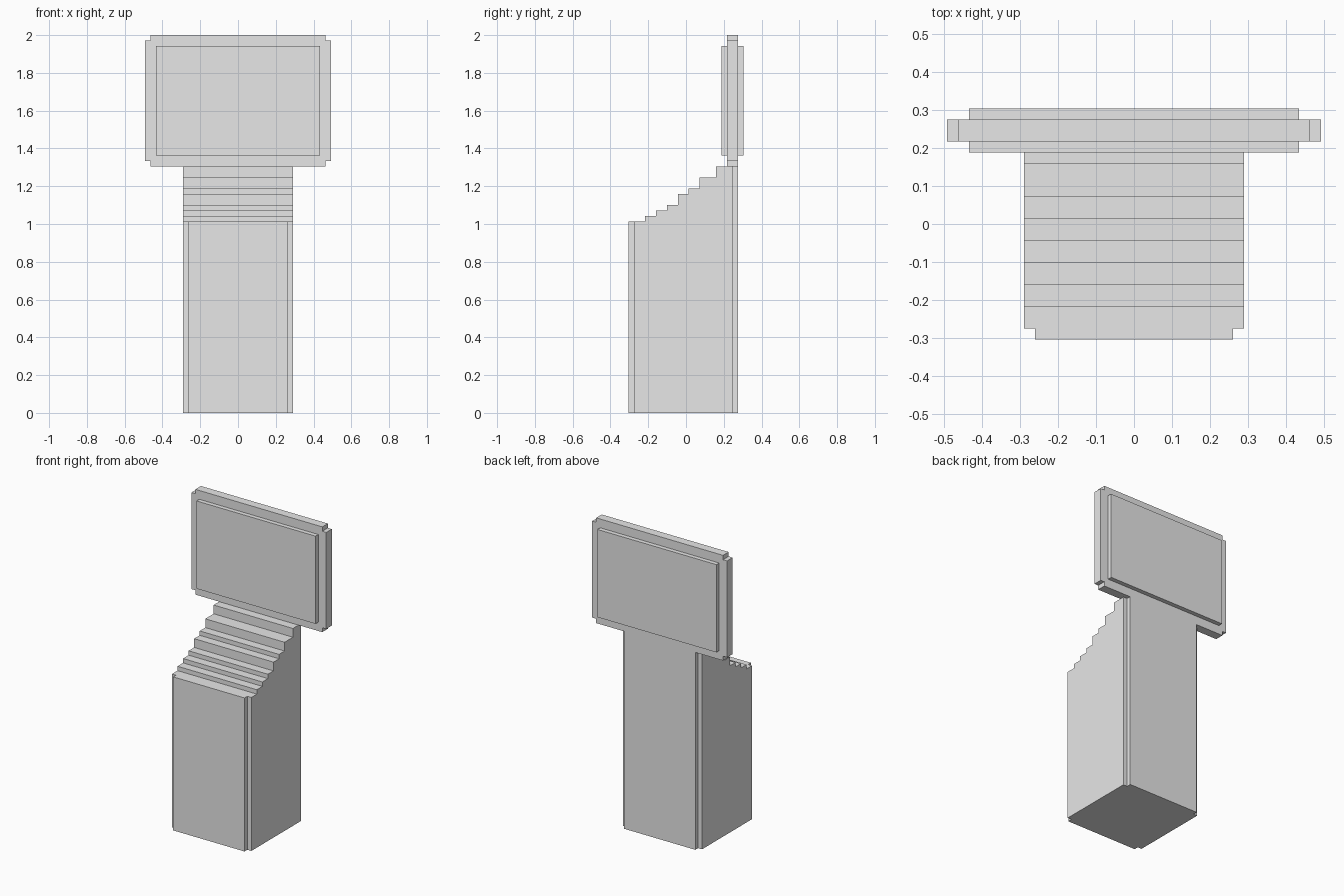
import bpy, bmesh
from mathutils import Vector

if "Cube" in bpy.data.objects:
    bpy.data.objects.remove(bpy.data.objects["Cube"], do_unlink=True)

U = 2 / 69           # one block unit
MID = 10.5           # depth offset in units, so the model is centred on y

grey = bpy.data.materials.new("light grey")
grey.use_nodes = True
grey.diffuse_color = (0.8, 0.8, 0.8, 1)
grey.node_tree.nodes["Principled BSDF"].inputs["Base Color"].default_value = (0.8, 0.8, 0.8, 1)


def prism(points, direction):
    """Extrude a flat outline, given in units, into a closed solid."""
    bm = bmesh.new()
    face = bm.faces.new([bm.verts.new(p) for p in points])
    solid = bmesh.ops.extrude_face_region(bm, geom=[face], use_keep_orig=True)
    moved = [g for g in solid["geom"] if isinstance(g, bmesh.types.BMVert)]
    bmesh.ops.translate(bm, vec=direction, verts=moved)
    bmesh.ops.recalc_face_normals(bm, faces=bm.faces[:])
    return bm


def finish(bm, name):
    """Scale from units to metres and make the object."""
    bmesh.ops.translate(bm, vec=(0, -MID, 0), verts=bm.verts[:])
    bmesh.ops.scale(bm, vec=(U, U, U), verts=bm.verts[:])
    bmesh.ops.recalc_face_normals(bm, faces=bm.faces[:])
    mesh = bpy.data.meshes.new(name)
    bm.to_mesh(mesh)
    bm.free()
    mesh.materials.append(grey)
    obj = bpy.data.objects.new(name, mesh)
    bpy.context.collection.objects.link(obj)
    return obj


# Pedestal: stepped side profile, as (depth where the step ends, height)
steps = [(3, 35), (5, 36), (7, 37), (9, 38), (11, 40), (13, 41), (16, 43), (20, 45)]
outline = [(0, 0)]
start = 0
for end, height in steps:
    outline += [(start, height), (end, height)]
    start = end
outline.append((20, 0))
body = prism([(-9, y, z) for y, z in outline], (18, 0, 0))

# Pedestal flanks: raise the sides by one unit, leaving notched corners
for depth in (1, 19):
    bmesh.ops.bisect_plane(body, geom=body.verts[:] + body.edges[:] + body.faces[:],
                           plane_co=(0, depth, 0), plane_no=(0, 1, 0))
for side in (-1, 1):
    flank = [f for f in body.faces if f.normal.x * side > 0.9
             and all(0.5 < v.co.y < 19.5 for v in f.verts)]
    raised = bmesh.ops.extrude_discrete_faces(body, faces=flank)["faces"]
    verts = {v for f in raised for v in f.verts}
    bmesh.ops.translate(body, vec=Vector((side, 0, 0)), verts=list(verts))
bmesh.ops.remove_doubles(body, verts=body.verts[:], dist=0.001)
finish(body, "pedestal")

# Screen frame: rectangle with a notch in each corner
w, low, high = 17, 45, 69
frame = [(-w, low + 1), (1 - w, low + 1), (1 - w, low), (w - 1, low), (w - 1, low + 1), (w, low + 1),
         (w, high - 1), (w - 1, high - 1), (w - 1, high), (1 - w, high), (1 - w, high - 1), (-w, high - 1)]
finish(prism([(x, 18, z) for x, z in frame], (0, 2, 0)), "screen_frame")

# Raised panels on both faces of the screen
panel = [(-15, 47), (15, 47), (15, 67), (-15, 67)]
for name, depth in (("front_panel", 17), ("back_panel", 20)):
    finish(prism([(x, depth, z) for x, z in panel], (0, 1, 0)), name)
